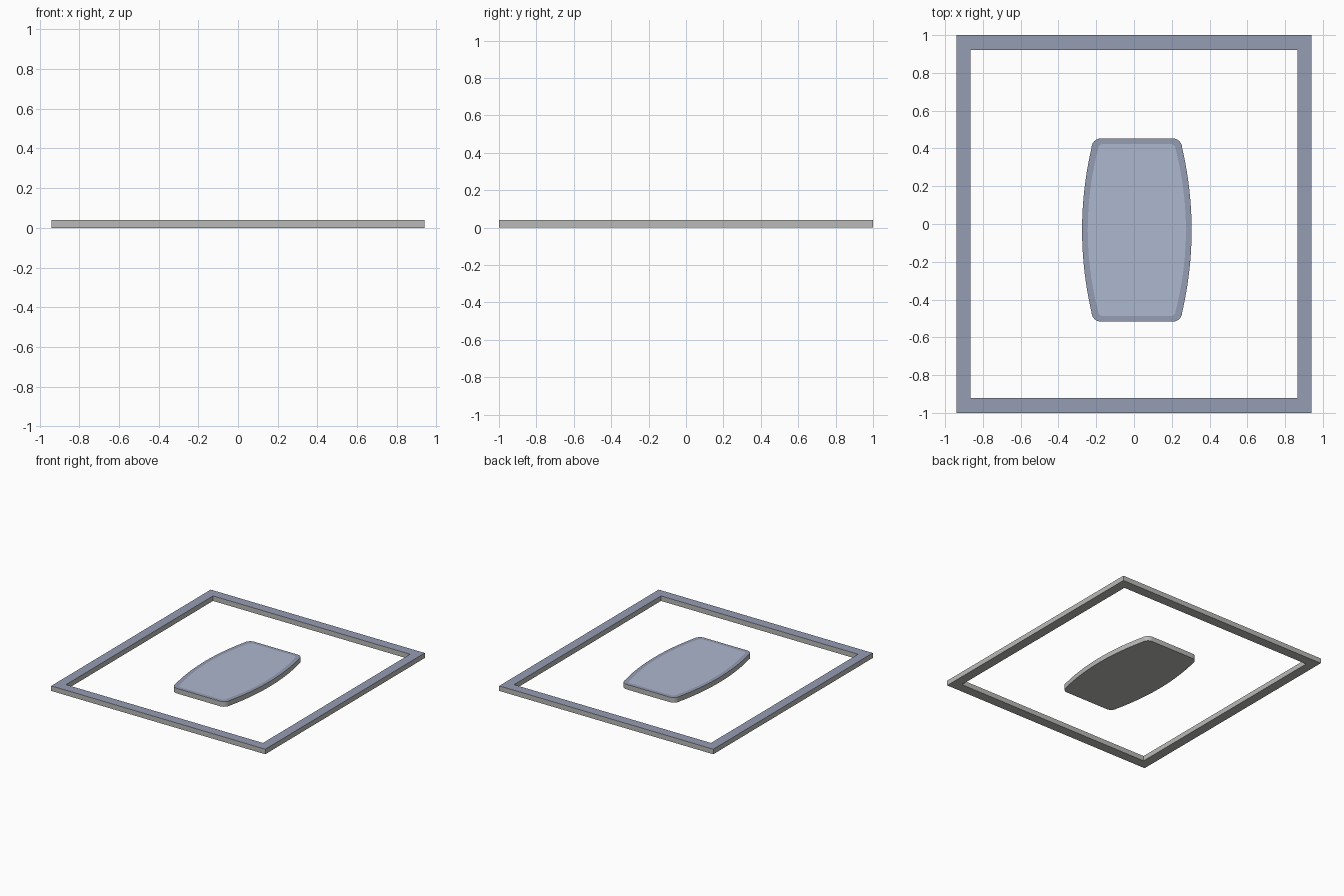
import bpy, bmesh, math

if "Cube" in bpy.data.objects:
    bpy.data.objects.remove(bpy.data.objects["Cube"])

H = 0.04
CX, CY = 0.015, -0.032


def material(name, rgb):
    mat = bpy.data.materials.new(name)
    mat.diffuse_color = (*rgb, 1)
    mat.use_nodes = True
    mat.node_tree.nodes["Principled BSDF"].inputs["Base Color"].default_value = mat.diffuse_color
    return mat


# Grey body, slate tops, paler slate centre
MATS = [material("grey_side", (0.49, 0.49, 0.48)),
        material("slate_top", (0.30, 0.337, 0.448)),
        material("pale_slate", (0.42, 0.474, 0.62))]


def finish(bm, name):
    bmesh.ops.recalc_face_normals(bm, faces=bm.faces)
    me = bpy.data.meshes.new(name)
    bm.to_mesh(me)
    bm.free()
    for mat in MATS:
        me.materials.append(mat)
    ob = bpy.data.objects.new(name, me)
    bpy.context.collection.objects.link(ob)
    bpy.ops.object.select_all(action='DESELECT')
    ob.select_set(True)
    bpy.context.view_layer.objects.active = ob
    bpy.ops.object.shade_smooth_by_angle(angle=math.radians(30))


def ring(bm, pts, z):
    return [bm.verts.new((x, y, z)) for x, y in pts]


def bridge(bm, a, b, mat=0):
    for i in range(len(a)):
        j = (i + 1) % len(a)
        bm.faces.new((a[i], a[j], b[j], b[i])).material_index = mat


def barrel(half_w, end_w, half_l, r, side=20, corner=6):
    """Outline with bowed long sides, straight ends and rounded corners."""
    quarter = []
    yc = half_l - r
    for i in range(side // 2):
        y = yc * i / (side // 2)
        quarter.append((half_w - (half_w - end_w) * (y / yc) ** 2, y))
    for i in range(corner + 1):
        a = math.pi / 2 * i / corner
        quarter.append((end_w - r + r * math.cos(a), yc + r * math.sin(a)))
    half = quarter + [(-x, y) for x, y in reversed(quarter)]
    pts = half[:-1] + [(-x, -y) for x, y in half[:-1]]
    return [(CX + x, CY + y) for x, y in pts]


def rect(x, y):
    return [(-x, -y), (x, -y), (x, y), (-x, y)]


# Rectangular outer border
bm = bmesh.new()
loops = [ring(bm, rect(0.94, 1.0), 0), ring(bm, rect(0.94, 1.0), H),
         ring(bm, rect(0.865, 0.922), H), ring(bm, rect(0.865, 0.922), 0)]
for i in range(4):
    bridge(bm, loops[i], loops[(i + 1) % 4], 1 if i == 1 else 0)
finish(bm, "outer_border")

# Barrel-shaped slab with a darker rim around a paler centre
outer = barrel(0.29, 0.24, 0.485, 0.05)
inner = barrel(0.26, 0.205, 0.455, 0.025)
bm = bmesh.new()
loops = [ring(bm, outer, 0), ring(bm, outer, H), ring(bm, inner, H)]
bridge(bm, loops[0], loops[1])
bridge(bm, loops[1], loops[2], 1)
bm.faces.new(loops[0])
bm.faces.new(loops[2]).material_index = 2
finish(bm, "centre_slab")
